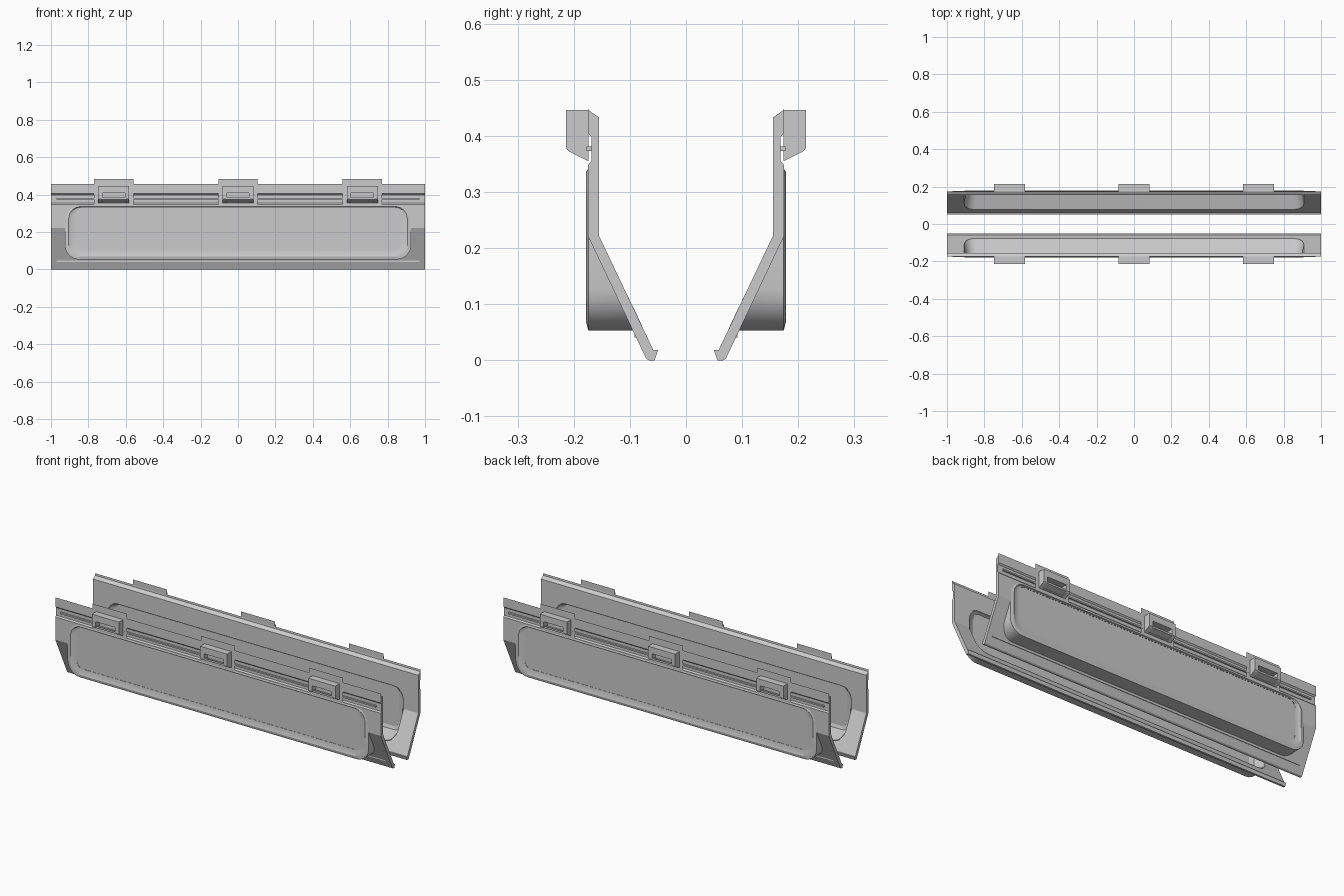
import bpy, bmesh, math
from mathutils import Matrix

if "Cube" in bpy.data.objects:
    bpy.data.objects.remove(bpy.data.objects["Cube"])

def make(name, verts, faces, smooth=False):
    me = bpy.data.meshes.new(name)
    me.from_pydata(verts, [], faces)
    bm = bmesh.new()
    bm.from_mesh(me)
    bmesh.ops.recalc_face_normals(bm, faces=bm.faces)
    bm.to_mesh(me)
    bm.free()
    ob = bpy.data.objects.new(name, me)
    bpy.context.collection.objects.link(ob)
    if smooth:
        activate(ob)
        bpy.ops.object.shade_smooth_by_angle(angle=math.radians(30))
    return ob

def activate(ob):
    bpy.ops.object.select_all(action='DESELECT')
    ob.select_set(True)
    bpy.context.view_layer.objects.active = ob

def prism(name, profile, x0, x1):
    """Extrude a (y, z) profile along x."""
    n = len(profile)
    v = [(x, y, z) for x in (x0, x1) for y, z in profile]
    f = [(i, (i + 1) % n, n + (i + 1) % n, n + i) for i in range(n)]
    return make(name, v, f + [tuple(range(n)), tuple(range(n, 2 * n))])

def plate(name, x0, x1, z0, z1, y):
    return make(name, [(x0, y, z0), (x1, y, z0), (x1, y, z1), (x0, y, z1)], [(0, 1, 2, 3)])

def round_rect(hx, z0, z1, r, seg=6):
    pts = []
    for cx, cz, a0 in ((hx - r, z1 - r, 0), (-hx + r, z1 - r, 90),
                       (-hx + r, z0 + r, 180), (hx - r, z0 + r, 270)):
        for i in range(seg + 1):
            a = math.radians(a0 + 90 * i / seg)
            pts.append((cx + r * math.cos(a), cz + r * math.sin(a)))
    # extra points along the sides where the wall folds
    out = []
    for i, p in enumerate(pts):
        q = pts[(i + 1) % len(pts)]
        out.append(p)
        if (p[1] - 0.22) * (q[1] - 0.22) < 0 and abs(p[0] - q[0]) < 0.01:
            out.append((p[0], 0.22))
    return out

def cut(ob, cutter):
    activate(ob)
    m = ob.modifiers.new("cut", 'BOOLEAN')
    m.object = cutter
    m.solver = 'EXACT'
    bpy.ops.object.modifier_apply(modifier="cut")
    bpy.data.objects.remove(cutter, do_unlink=True)

def wall_y(z, offset=0.0):
    """Depth of the folded sheet at height z."""
    return -0.165 + offset + max(0, 0.22 - z) * 0.485

parts = []

# folded side sheet with window opening
sheet = prism("side_sheet", [(-.175, .457), (-.175, .405), (-.168, .398), (-.168, .355),
                             (-.175, .348), (-.175, .222), (-.071, .003), (-.066, 0),
                             (-.056, 0), (-.05, .018), (-.058, .018), (-.155, .222),
                             (-.155, .433), (-.174, .446)], -1, 1)
hole = round_rect(.91, .06, .335, .06)
n = len(hole)
cutter = make("hole_cutter", [(x, y, z) for y in (-.3, .1) for x, z in hole],
              [(i, (i + 1) % n, n + (i + 1) % n, n + i) for i in range(n)] +
              [tuple(range(n)), tuple(range(n, 2 * n))])
cutter.hide_render = True
cut(sheet, cutter)
parts.append(sheet)

# window pod: lofted frame running back to the sloping sheet
outer = round_rect(.925, .053, .342, .075)
step = round_rect(.905, .068, .336, .062)
lip = round_rect(.895, .085, .333, .055)
pane = round_rect(.87, .102, .328, .035)
inner = round_rect(.908, .062, .334, .062)
loops = [[(x, -.172, z) for x, z in pane],
         [(x, -.173, z) for x, z in lip],
         [(x, -.178, z) for x, z in step],
         [(x, -.174, z) for x, z in outer],
         [(x, wall_y(z, .002), z) for x, z in outer],
         [(x, wall_y(z, .01), z) for x, z in inner],
         [(x, -.165, z) for x, z in lip]]
n = len(outer)
verts = [p for lp in loops for p in lp]
faces = [(a * n + i, a * n + (i + 1) % n, ((a + 1) % 7) * n + (i + 1) % n, ((a + 1) % 7) * n + i)
         for a in range(7) for i in range(n)]
parts.append(make("window_frame", verts, faces, True))
parts.append(make("window_pane", [(x, -.171, z) for x, z in pane], [tuple(range(n))]))

# thin plain panels on the pane
for i, (x0, x1, z0, z1) in enumerate([(-.54, -.14, .185, .32), (-.06, .18, .165, .32),
                                      (-.28, -.07, .118, .138)]):
    parts.append(plate(f"display_panel_{i}", x0, x1, z0, z1, -.1745))

# horizontal trim ridges above and below the window
for i, (y, z) in enumerate([(-.173, .377), (-.088, .045)]):
    parts.append(prism(f"trim_ridge_{i}", [(y - .004, z - .004), (y - .004, z + .004),
                                           (y + .012, z + .004), (y + .012, z - .004)], -.97, .97))

# hanging clips: backing plate and slotted hook body
for i, cx in enumerate((-.665, 0, .665)):
    parts.append(plate(f"clip_plate_{i}", cx - .105, cx + .105, .34, .484, -.1765))
    body = prism(f"clip_body_{i}", [(-.174, .446), (-.214, .446), (-.214, .378),
                                    (-.208, .372), (-.174, .355)], cx - .083, cx + .083)
    slot = prism("slot_cutter", [(-.18, .41), (-.25, .41), (-.25, .34), (-.18, .34)],
                 cx - .06, cx + .06)
    slot.hide_render = True
    cut(body, slot)
    parts.append(body)
    parts.append(prism(f"clip_bar_{i}", [(-.212, .385), (-.212, .375), (-.176, .362), (-.176, .372)],
                       cx - .065, cx + .065))

# opposite side: same assembly turned half a turn about z
for ob in parts:
    c = ob.copy()
    c.data = ob.data.copy()
    c.data.transform(Matrix.Rotation(math.pi, 4, 'Z'))
    c.name = ob.name + "_back"
    bpy.context.collection.objects.link(c)
